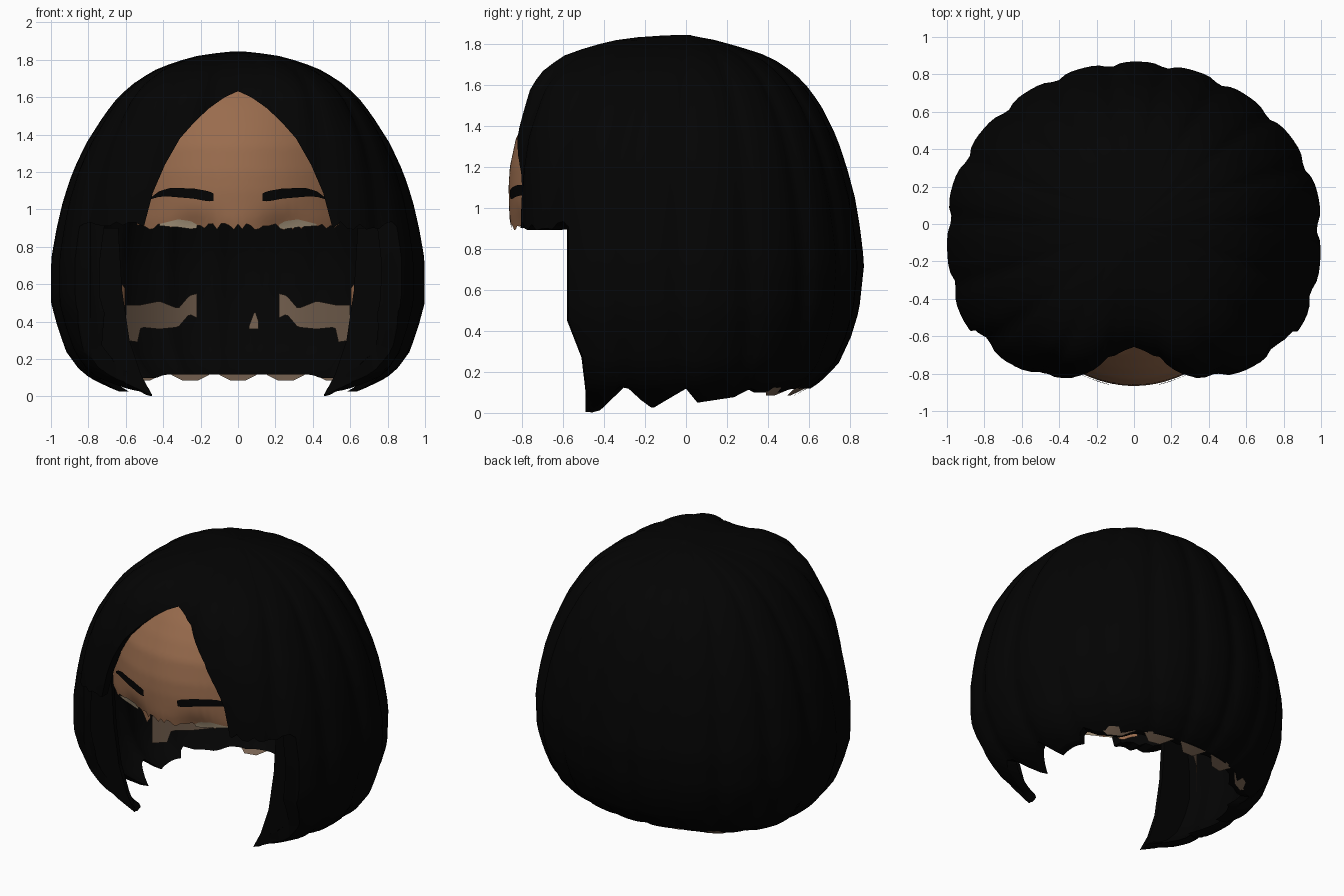
import bpy, bmesh, math, random

if "Cube" in bpy.data.objects:
    bpy.data.objects.remove(bpy.data.objects["Cube"])

random.seed(4)


def material(name, rgb):
    m = bpy.data.materials.new(name)
    m.diffuse_color = (*rgb, 1)
    m.use_nodes = True
    m.node_tree.nodes["Principled BSDF"].inputs["Base Color"].default_value = m.diffuse_color
    return m


BLACK = material("black hair", (0.001, 0.001, 0.001))
SKIN = material("warm skin", (0.32, 0.15, 0.075))
PALE = material("pale eye", (0.42, 0.33, 0.22))
DULL = material("dull skin", (0.18, 0.12, 0.08))


def lerp(table, v):
    """Piecewise linear lookup; each row is (key, values...)."""
    if v <= table[0][0]:
        return table[0][1:]
    for a, b in zip(table, table[1:]):
        if v <= b[0]:
            k = (v - a[0]) / (b[0] - a[0])
            return [p + (q - p) * k for p, q in zip(a[1:], b[1:])]
    return table[-1][1:]


def make(name, verts, faces, mat=None, smooth=True):
    me = bpy.data.meshes.new(name)
    me.from_pydata(verts, [], faces)
    bm = bmesh.new()
    bm.from_mesh(me)
    bmesh.ops.recalc_face_normals(bm, faces=bm.faces)
    bm.to_mesh(me)
    bm.free()
    ob = bpy.data.objects.new(name, me)
    bpy.context.collection.objects.link(ob)
    if mat:
        me.materials.append(mat)
    bpy.context.view_layer.objects.active = ob
    bpy.ops.object.select_all(action='DESELECT')
    ob.select_set(True)
    if smooth:
        bpy.ops.object.shade_smooth_by_angle(angle=math.radians(40))
    return ob


# Hair outline: height, half width, front depth, back depth
OUTLINE = [(0, .58, .62, .42), (.05, .69, .64, .50), (.10, .79, .69, .575),
           (.15, .85, .72, .65), (.24, .915, .77, .74), (.37, .96, .82, .80),
           (.5, .995, .85, .84), (.73, .995, .855, .865), (.9, .965, .86, .845),
           (1.05, .93, .86, .82), (1.2, .88, .855, .78), (1.35, .81, .845, .73),
           (1.5, .715, .81, .655), (1.58, .655, .79, .60), (1.66, .575, .745, .525),
           (1.74, .455, .65, .405), (1.79, .33, .52, .25), (1.825, .2, .37, .12),
           (1.84, .08, .2, .03), (1.845, .02, .03, .02)]
# Pointed hem: y position, hem height
HEM = [(-.47, 0), (-.30, .15), (-.18, .02), (0, .12), (.06, .05),
       (.25, .08), (.30, .13), (.36, .10), (.45, .10), (.5, .12)]


def shell(t, z, k=1.0):
    """Point on the hair surface at azimuth t and height z."""
    w, front, back = lerp(OUTLINE, z)
    c, s = math.cos(t), math.sin(t)
    d, n = (front, 2.85) if s < 0 else (back, 1.97)
    r = ((abs(c) / w) ** n + (abs(s) / d) ** n) ** (-1 / n)
    r *= 1.006 - .034 * (1 - abs(math.sin(9 * t + .25 * math.sin(2 * z)))) ** 2
    x, y = r * c, r * s
    if s < 0 and z > 1.2:                     # parting at the front
        y *= 1 - .14 * math.exp(-(x / .18) ** 2)
    return (x * k, y * k, z)


SEG, LEV = 144, 40


def hair_rows(inner):
    rows = []
    for j in range(LEV + 1):
        f = (1 - math.cos(math.pi * j / LEV)) / 2
        row = []
        for i in range(SEG):
            t = 2 * math.pi * i / SEG
            hem = .06
            for _ in range(5):
                hem = (hem + lerp(HEM, shell(t, hem)[1])[0]) / 2
            x, y, z = shell(t, hem + (1.845 - hem) * f, .92 if inner else 1)
            row.append((x, y, z - .06 * f ** 4 if inner else z))
        rows.append(row)
    return rows


# Hair: outer and inner skins joined at the hem
rows = hair_rows(True)[::-1] + hair_rows(False)
verts = [p for r in rows for p in r]
faces = [(j * SEG + i, j * SEG + (i + 1) % SEG,
          (j + 1) * SEG + (i + 1) % SEG, (j + 1) * SEG + i)
         for j in range(len(rows) - 1) for i in range(SEG)]
faces += [tuple(range(SEG))[::-1],
          tuple(range((len(rows) - 1) * SEG, len(rows) * SEG))]
hair = make("bob_hair", verts, faces, BLACK, False)


def prism(name, sections, mat=None):
    n, m = len(sections[0]), len(sections)
    fs = [(j * n + i, j * n + (i + 1) % n, (j + 1) * n + (i + 1) % n, (j + 1) * n + i)
          for j in range(m - 1) for i in range(n)]
    fs += [tuple(range(n))[::-1], tuple(range((m - 1) * n, m * n))]
    ob = make(name, [p for s in sections for p in s], fs, mat, False)
    ob.hide_render = mat is None
    return ob


def cut(ob, cutter):
    mod = ob.modifiers.new("cut", 'BOOLEAN')
    mod.operation, mod.solver, mod.object = 'DIFFERENCE', 'EXACT', cutter
    bpy.ops.object.select_all(action='DESELECT')
    bpy.context.view_layer.objects.active = ob
    ob.select_set(True)
    bpy.ops.object.modifier_apply(modifier=mod.name)
    bpy.data.objects.remove(cutter)


# Pointed arch that opens onto the forehead
half = [(.505, .80), (.50, .92), (.455, 1.09), (.39, 1.24), (.31, 1.38),
        (.23, 1.47), (.15, 1.545), (.07, 1.60)]
arch = half + [(0, 1.632)] + [(-x, z) for x, z in half[::-1]]
cut(hair, prism("arch_cutter", [[(x, y, z) for x, z in arch] for y in (-1.3, -.42)]))

# Ragged removal of the lower front
sections = []
for i in range(71):
    x = -1.2 + 2.4 * i / 70
    dz, dy = random.uniform(-.02, .025), random.uniform(-.012, .008)
    sections.append([(x, -1.4, .91 + dz), (x, -.57 + dy, .91 + dz), (x, -.57 + dy, .45),
                     (x, -.50 + dy, .27), (x, -.485, .06), (x, -.43, -.1), (x, -1.4, -.1)])
cut(hair, prism("front_cutter", sections))

# Wedge that leaves a tapered lock on each side of the opening
wedge = [(-.45, -.1), (.45, -.1), (.46, .01), (.52, .12), (.60, .35), (-.60, .35),
         (-.52, .12), (-.46, .01)]
cut(hair, prism("lock_cutter", [[(x, y, z) for x, z in wedge] for y in (-1.1, -.15)]))
bpy.ops.object.shade_smooth_by_angle(angle=math.radians(40))

# Forehead: height, depth at the middle
BROW = [(.88, -.85), (.95, -.862), (1.1, -.866), (1.2, -.86), (1.34, -.83),
        (1.45, -.775), (1.55, -.71), (1.65, -.63)]


def face_point(x, z, lift=0.0):
    y = lerp(BROW, z)[0] + .85 * x * x
    y += .035 * math.exp(-((abs(x) - .24) / .12) ** 2 - ((z - .9) / .08) ** 2)
    return (x, y - lift, z)


NX, NZ = 48, 30
verts = []
for i in range(NX + 1):
    x = -.54 + 1.08 * i / NX
    low = .905 + random.uniform(-.015, .02)
    top = 1.645 - .5 * x * x
    verts += [face_point(x, low + (top - low) * j / NZ) for j in range(NZ + 1)]
make("forehead", verts, [(i * (NZ + 1) + j, (i + 1) * (NZ + 1) + j,
                          (i + 1) * (NZ + 1) + j + 1, i * (NZ + 1) + j + 1)
                         for i in range(NX) for j in range(NZ)], SKIN)


def plate(name, profile, mat, place, steps=16):
    """Thin band; profile rows are (position, top, bottom)."""
    a, b = profile[0][0], profile[-1][0]
    vs = []
    for i in range(steps + 1):
        p = a + (b - a) * i / steps
        top, bot = lerp(profile, p)
        vs += [place(p, bot), place(p, (top + bot) / 2), place(p, top)]
    fs = [(3 * i + k, 3 * i + 3 + k, 3 * i + 4 + k, 3 * i + 1 + k)
          for i in range(steps) for k in (0, 1)]
    return make(name, vs, fs, mat)


# Eyebrows, upper eyes and inside skin, mirrored left and right
brow = [(.13, 1.085, 1.045), (.16, 1.098, 1.043), (.24, 1.112, 1.058),
        (.36, 1.115, 1.068), (.42, 1.098, 1.068), (.465, 1.065, 1.055)]
eye = [(.22, .918, .90), (.25, .937, .895), (.32, .947, .905), (.42, .922, .912)]
lining = [(.22, .55, .42), (.26, .54, .44), (.32, .47, .37), (.42, .51, .36),
          (.52, .49, .37), (.53, .49, .29), (.60, .49, .30)]
sliver = [(.605, .58, .48), (.62, .60, .45), (.635, .56, .52)]
lock = [(.46, .005), (.52, .12), (.58, .30), (.62, .57), (.64, .9), (.87, .9),
        (.89, .5), (.83, .33), (.73, .18), (.6, .07)]


def inner_point(x, z):
    return (x, .3 - 1.1 * x * x, z)


def hem_point(x, z):
    """Underside of the nape, sloping outwards as it rises."""
    w, _, back = lerp(OUTLINE, .12)
    k = .86 + 3 * (z - .08)
    return (x, k * back * (1 - min(1, abs(x) / w) ** 2) ** .5, z)


for side, sgn in (("left", -1), ("right", 1)):
    def mirrored(rows):
        return [(sgn * p, a, b) for p, a, b in rows][::sgn]
    plate(side + "_eyebrow", mirrored(brow), BLACK, lambda x, z: face_point(x, z, .008))
    plate(side + "_eye", mirrored(eye), PALE, lambda x, z: face_point(x, z, .007))
    plate(side + "_inner_skin", mirrored(lining), DULL, inner_point, 24)
    plate(side + "_skin_sliver", mirrored(sliver), SKIN, inner_point, 6)
    prism(side + "_front_lock", [[(sgn * x, y, z) for x, z in lock] for y in (-.49, -.46)], BLACK)
plate("middle_inner_skin", [(.06, .38, .36), (.09, .46, .36), (.11, .40, .36)],
      DULL, inner_point, 6)
for n in range(-2, 3):
    c = n * .255
    plate(f"nape_skin_{n + 3}", [(c - .1, .12, .115), (c - .04, .125, .085),
          (c + .04, .125, .085), (c + .1, .12, .115)], DULL, hem_point, 10)
